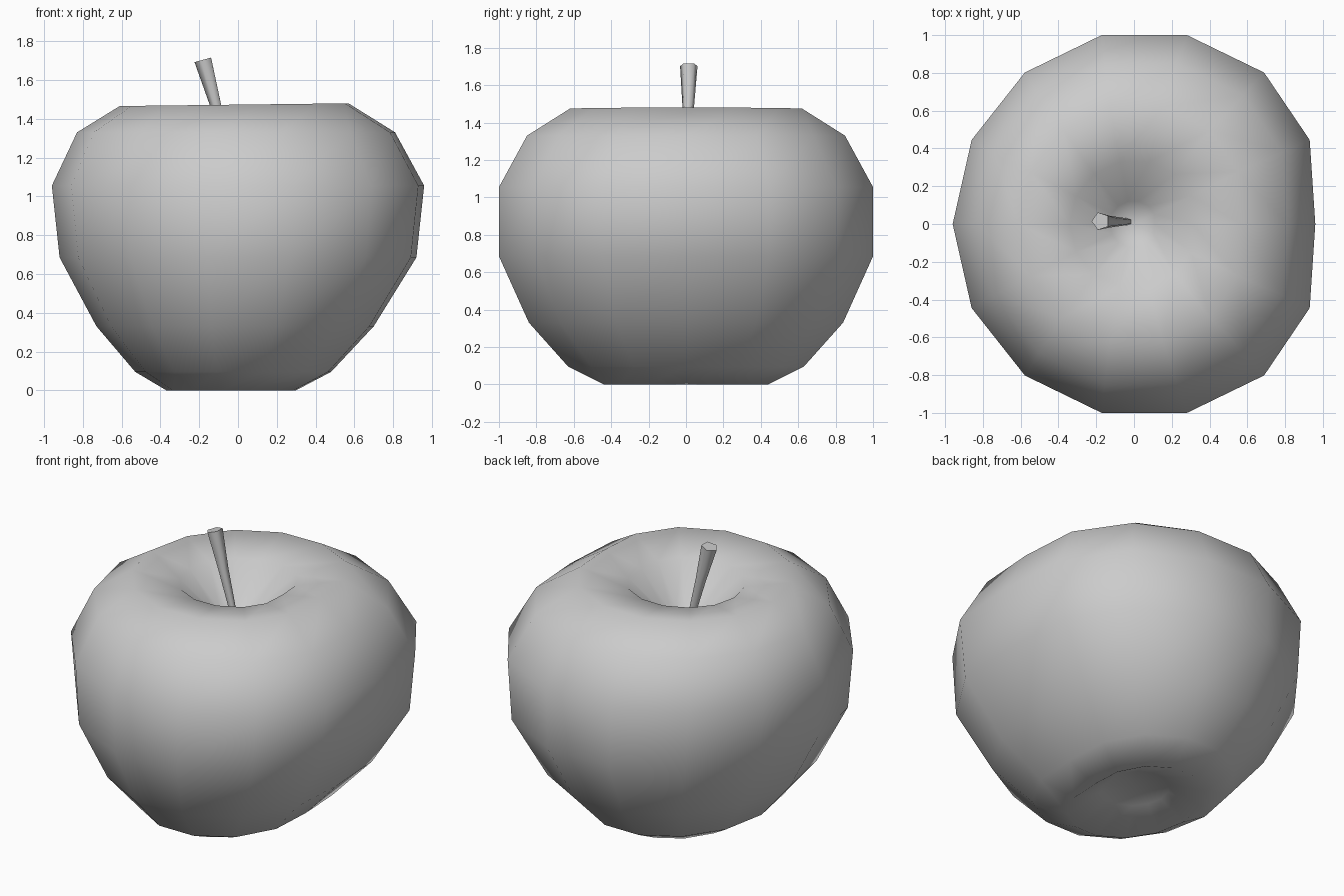
import bpy, bmesh
from math import cos, sin, pi
from mathutils import Vector

if "Cube" in bpy.data.objects:
    bpy.data.objects.remove(bpy.data.objects["Cube"])

SIDES = 14


def finish(name, bm):
    bmesh.ops.recalc_face_normals(bm, faces=bm.faces)
    mesh = bpy.data.meshes.new(name)
    bm.to_mesh(mesh)
    bm.free()
    obj = bpy.data.objects.new(name, mesh)
    bpy.context.collection.objects.link(obj)
    return obj


def bridge(bm, a, b):
    n = len(a)
    return [bm.faces.new((a[i], a[(i + 1) % n], b[(i + 1) % n], b[i])) for i in range(n)]


# Fruit body: rings of (z, left x, right x, half depth in y), bottom dip to top dip
RINGS = [
    (0.09, -0.20, 0.16, 0.20),
    (0.00, -0.37, 0.30, 0.44),
    (0.095, -0.53, 0.48, 0.63),
    (0.33, -0.73, 0.70, 0.84),
    (0.685, -0.92, 0.92, 1.00),
    (1.055, -0.96, 0.96, 1.00),
    (1.33, -0.83, 0.81, 0.85),
    (1.473, -0.61, 0.57, 0.62),
    (1.425, -0.34, 0.31, 0.33),
    (1.22, -0.13, 0.11, 0.12),
]
# The right flank is flattened: blunter cosine there
BLUNT = [1.0, 0.967, 0.70, 0.249]

bm = bmesh.new()
loops = []
for z, left, right, depth in RINGS:
    mid = (left + right) / 2 + 0.055 * depth
    loop = []
    for i in range(SIDES):
        a = 2 * pi * i / SIDES
        k = min(i, SIDES - i)
        x = mid + (right - mid) * BLUNT[k] if k < 4 else mid + (mid - left) * cos(a)
        tilt = 0.012 * x if z > 1.4 else 0
        loop.append(bm.verts.new((x, depth * sin(a) / sin(2 * pi * 3 / 14) if depth else 0, z + tilt)))
    loops.append(loop)
for lo, hi in zip(loops, loops[1:]):
    bridge(bm, lo, hi)
for loop, z in ((loops[0], 0.11), (loops[-1], 1.17)):
    tip = bm.verts.new((-0.01, 0, z))
    for i in range(SIDES):
        bm.faces.new((loop[i], loop[(i + 1) % SIDES], tip))
for f in bm.faces:
    f.smooth = True
finish("apple_body", bm)

# Stem: tapered five-sided stick leaning to the left
bm = bmesh.new()
base, top = Vector((-0.025, 0.012, 1.15)), Vector((-0.177, 0.015, 1.705))
axis = (top - base).normalized()
side = Vector((0, 1, 0)).cross(axis).normalized()
up = axis.cross(side)
ends = []
for p, r in ((base, 0.018), (Vector((-0.115, 0.012, 1.48)), 0.032), (top, 0.049)):
    ends.append([bm.verts.new(p + side * r * cos(pi + 2 * pi * i / 5) + up * r * sin(pi + 2 * pi * i / 5))
                 for i in range(5)])
for lo, hi in zip(ends, ends[1:]):
    for f in bridge(bm, lo, hi):
        f.smooth = True
bm.faces.new(ends[-1])
bm.faces.new(ends[0][::-1])
finish("stem", bm)
